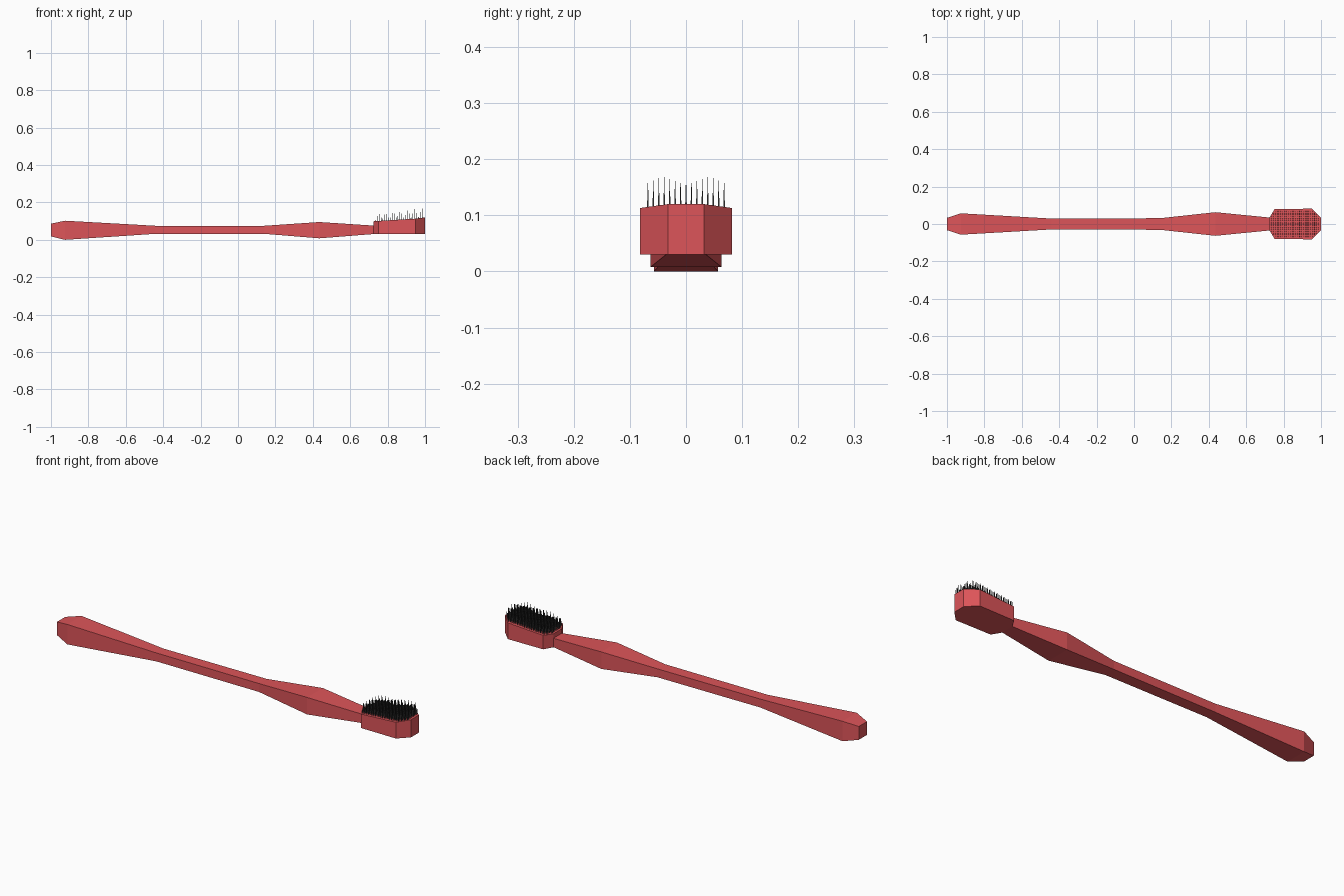
import bpy, bmesh

if "Cube" in bpy.data.objects:
    bpy.data.objects.remove(bpy.data.objects["Cube"])

def material(name, color):
    m = bpy.data.materials.new(name)
    m.diffuse_color = color
    m.use_nodes = True
    m.node_tree.nodes["Principled BSDF"].inputs["Base Color"].default_value = m.diffuse_color
    return m

def finish(name, bm, mat):
    bmesh.ops.recalc_face_normals(bm, faces=bm.faces)
    me = bpy.data.meshes.new(name)
    bm.to_mesh(me)
    bm.free()
    me.materials.append(mat)
    ob = bpy.data.objects.new(name, me)
    bpy.context.collection.objects.link(ob)

red = material("red_plastic", (0.72, 0.09, 0.1, 1))
dark = material("bristle", (0.05, 0.05, 0.05, 1))

# Handle: box section swelling along x (x, half width, z bottom, z top)
sections = [(-1, .033, .018, .086), (-.925, .057, 0, .102), (-.44, .029, .032, .075),
            (.14, .031, .032, .075), (.435, .063, .008, .095), (.74, .033, .032, .075)]
bm = bmesh.new()
rings = [[bm.verts.new(p) for p in ((x, -w, b), (x, w, b), (x, w, t), (x, -w, t))]
         for x, w, b, t in sections]
for a, b in zip(rings, rings[1:]):
    for i in range(4):
        j = (i + 1) % 4
        bm.faces.new((a[i], a[j], b[j], b[i]))
bm.faces.new(rings[0])
bm.faces.new(rings[-1])
finish("handle", bm, red)

# Head: eight-sided block with a sloping top (x, half width, z top)
outline = [(.725, .035, .099), (.752, .08, .101), (.95, .082, .113), (1, .032, .12)]
bm = bmesh.new()
plan = [(x, -w, t) for x, w, t in outline] + [(x, w, t) for x, w, t in reversed(outline)]
low = [bm.verts.new((x, y, .03)) for x, y, t in plan]
top = [bm.verts.new(p) for p in plan]
for i in range(8):
    j = (i + 1) % 8
    bm.faces.new((low[i], low[j], top[j], top[i]))
bm.faces.new(low)
for i in range(3):
    bm.faces.new((top[i], top[i + 1], top[6 - i], top[7 - i]))
finish("head", bm, red)

# Bristles: rows of thin pointed spikes kept inside the head outline
def limit(x):
    for (x0, w0, _), (x1, w1, _) in zip(outline, outline[1:]):
        if x0 <= x <= x1:
            return w0 + (w1 - w0) * (x - x0) / (x1 - x0)
    return 0

bm = bmesh.new()
r = .0016
for i in range(26):
    x = .735 + i * .01
    base = .098 + (x - .725) * .075
    for k in range(15):
        y = (k - 7) * .0097
        if abs(y) > limit(x) - .006:
            continue
        tip = bm.verts.new((x, y, .141 + (x - .735) * .116))
        foot = [bm.verts.new((x + dx * r, y + dy * r, base - .004))
                for dx, dy in ((-1, -1), (1, -1), (1, 1), (-1, 1))]
        for n in range(4):
            bm.faces.new((foot[n], foot[(n + 1) % 4], tip))
        bm.faces.new(foot)
finish("bristles", bm, dark)
